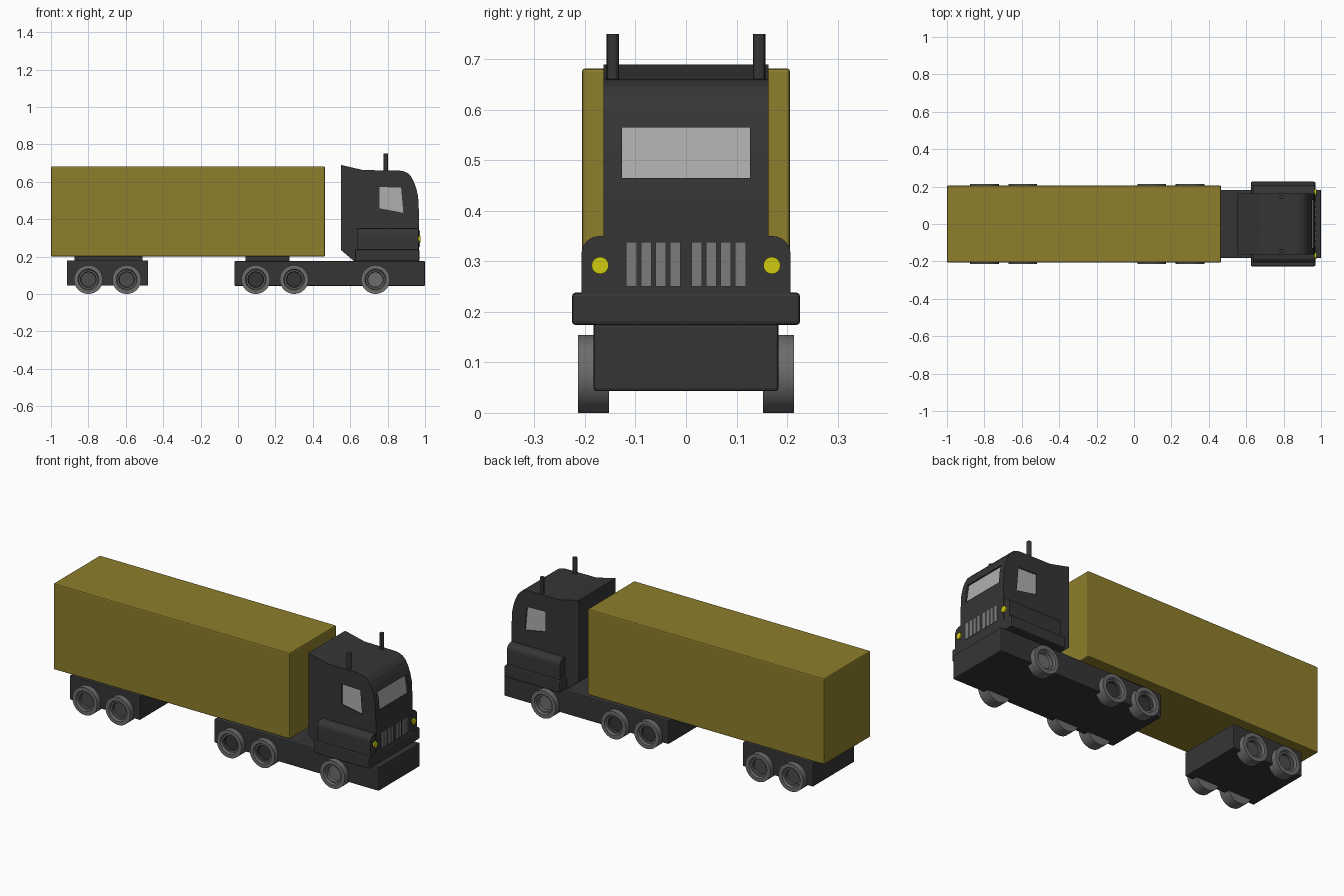
import bpy, bmesh, math
from mathutils import Matrix, Vector

if "Cube" in bpy.data.objects:
    bpy.data.objects.remove(bpy.data.objects["Cube"], do_unlink=True)


def material(name, rgb, rough=0.6):
    m = bpy.data.materials.new(name)
    m.use_nodes = True
    m.diffuse_color = (*rgb, 1)
    node = m.node_tree.nodes["Principled BSDF"]
    node.inputs["Base Color"].default_value = (*rgb, 1)
    node.inputs["Roughness"].default_value = rough
    return m


BLACK = material("charcoal paint", (0.036, 0.036, 0.036))
OLIVE = material("olive yellow", (0.27, 0.21, 0.025))
GREY = material("wheel grey", (0.15, 0.15, 0.15))
HUB = material("hub dark grey", (0.07, 0.07, 0.07))
GLASS = material("pale glass", (0.44, 0.42, 0.43))
GRILLE = material("grille grey", (0.2, 0.2, 0.2))
LAMP = material("lamp yellow", (0.62, 0.6, 0.005))


def finish(bm, name, *mats, bevel=0):
    bmesh.ops.recalc_face_normals(bm, faces=bm.faces[:])
    mesh = bpy.data.meshes.new(name)
    bm.to_mesh(mesh)
    bm.free()
    for m in mats:
        mesh.materials.append(m)
    ob = bpy.data.objects.new(name, mesh)
    bpy.context.collection.objects.link(ob)
    if bevel:
        mod = ob.modifiers.new("bevel", 'BEVEL')
        mod.width, mod.segments = bevel, 2
    return ob


def box(name, x, y, z, mat, bevel=0):
    """Box from (min, max) ranges on each axis."""
    bm = bmesh.new()
    size = [r[1] - r[0] for r in (x, y, z)]
    mid = [(r[1] + r[0]) / 2 for r in (x, y, z)]
    bmesh.ops.create_cube(bm, size=1, matrix=Matrix.Translation(mid) @ Matrix.Diagonal((*size, 1)))
    return finish(bm, name, mat, bevel=bevel)


def prism(name, outline, span, mat, axis="y", bevel=0):
    """Extrude an outline (x,z along y, or y,z along x) over a span."""
    bm = bmesh.new()
    place = (lambda a, b, t: (a, t, b)) if axis == "y" else (lambda a, b, t: (t, a, b))
    face = bm.faces.new([bm.verts.new(place(a, b, span[0])) for a, b in outline])
    geom = bmesh.ops.extrude_face_region(bm, geom=[face])["geom"]
    move = Vector(place(0, 0, span[1] - span[0]))
    bmesh.ops.translate(bm, vec=move, verts=[v for v in geom if isinstance(v, bmesh.types.BMVert)])
    return finish(bm, name, mat, bevel=bevel)


def cylinder(name, centre, radius, depth, mat, sides, along_x=False):
    bm = bmesh.new()
    turn = Matrix.Rotation(math.pi / 2, 4, 'Y') if along_x else Matrix()
    bmesh.ops.create_cone(bm, cap_ends=True, segments=sides, radius1=radius, radius2=radius,
                          depth=depth, matrix=Matrix.Translation(centre) @ turn)
    return finish(bm, name, mat)


def smooth(ob):
    bpy.ops.object.select_all(action='DESELECT')
    ob.select_set(True)
    bpy.context.view_layer.objects.active = ob
    bpy.ops.object.shade_smooth_by_angle(angle=math.radians(30))


def cut(ob, cutter):
    mod = ob.modifiers.new("recess", 'BOOLEAN')
    mod.object, mod.operation, mod.solver = cutter, 'DIFFERENCE', 'EXACT'
    cutter.hide_render = True
    cutter.hide_set(True)


# Trailer, its bogie and the tractor chassis
box("trailer_box", (-1, 0.465), (-0.206, 0.206), (0.2, 0.682), OLIVE, 0.006)
box("trailer_bogie", (-0.915, -0.48), (-0.183, 0.183), (0.045, 0.18), BLACK, 0.004)
box("bogie_plate", (-0.875, -0.51), (-0.15, 0.15), (0.175, 0.202), BLACK)
box("tractor_chassis", (-0.02, 1.0), (-0.183, 0.183), (0.043, 0.176), BLACK, 0.006)
box("coupling_plate", (0.04, 0.275), (-0.15, 0.15), (0.17, 0.202), BLACK)

# Cab shell with a curved nose
cab_outline = [(0.55, 0.69), (0.55, 0.235), (0.62, 0.176), (0.968, 0.176), (0.968, 0.425),
               (0.963, 0.52), (0.953, 0.565), (0.94, 0.6), (0.925, 0.628), (0.906, 0.647),
               (0.885, 0.656), (0.86, 0.66), (0.67, 0.662)]
cab = prism("cab_shell", cab_outline, (-0.163, 0.163), BLACK)

# Recessed windscreen
cut(cab, prism("windscreen_cutter", [(0.956, 0.465), (1, 0.465), (1, 0.565), (0.942, 0.565)],
               (-0.127, 0.127), BLACK))
prism("windscreen", [(0.954, 0.465), (0.959, 0.465), (0.945, 0.565), (0.94, 0.565)],
      (-0.127, 0.127), GLASS)

# Side windows, stacks and headlamps
window = [(0.757, 0.572), (0.872, 0.568), (0.884, 0.434), (0.757, 0.458)]
for side, s in (("left", 1), ("right", -1)):
    cut(cab, prism(side + "_window_cutter", window, (s * 0.154, s * 0.2), BLACK))
    prism(side + "_window", window, (s * 0.152, s * 0.157), GLASS)
    smooth(cylinder(side + "_exhaust_stack", (0.79, s * 0.145, 0.695), 0.012, 0.11, BLACK, 12))
    cylinder(side + "_headlamp", (0.969, s * 0.17, 0.292), 0.017, 0.012, LAMP, 16, True)

# Flared lower body with rounded shoulders, and the bumper skirt
radius, half = 0.035, 0.207
shoulder = [(half - radius + radius * math.cos(a), 0.35 - radius + radius * math.sin(a))
            for a in (math.pi / 2 * i / 6 for i in range(7))]
right_side = [(half, 0.23)] + shoulder
body = prism("lower_body", right_side + [(-y, z) for y, z in reversed(right_side)],
             (0.637, 0.966), BLACK, axis="x")
smooth(body)
box("bumper_skirt", (0.625, 0.97), (-0.226, 0.226), (0.174, 0.238), BLACK, 0.007)

# Grille slats
for s in (-1, 1):
    for i in range(4):
        y = s * (0.021 + 0.029 * i)
        box("grille_slat", (0.964, 0.972), (y - 0.0105, y + 0.0105), (0.25, 0.338), GRILLE)


# Wheels, turned from a stepped profile
def wheel(name, x, side, hub):
    profile = [(0, 0.152), (0.077, 0.152), (0.077, 0.214), (0.056, 0.214),
               (0.051, 0.202), (0.043, 0.202), (0.04, 0.188), (0, 0.188)]
    bm = bmesh.new()
    verts = [bm.verts.new((r, side * y, 0)) for r, y in profile]
    edges = [bm.edges.new(pair) for pair in zip(verts, verts[1:])]
    bmesh.ops.spin(bm, geom=verts + edges, cent=(0, 0, 0), axis=(0, 1, 0),
                   angle=math.tau, steps=32, use_duplicate=False)
    bmesh.ops.remove_doubles(bm, verts=bm.verts[:], dist=0.0001)
    for f in bm.faces:
        c = f.calc_center_median()
        if abs(c.y) > 0.18 and math.hypot(c.x, c.z) < 0.046:
            f.material_index = 1
    bmesh.ops.translate(bm, vec=(x, 0, 0.077), verts=bm.verts[:])
    smooth(finish(bm, name, GREY, hub))


for side, s in (("left", 1), ("right", -1)):
    for name, x, hub in (("trailer_rear", -0.8, HUB), ("trailer_front", -0.595, HUB),
                         ("drive_rear", 0.095, BLACK), ("drive_front", 0.3, BLACK),
                         ("steer", 0.735, GREY)):
        wheel(side + "_" + name + "_wheel", x, s, hub)
